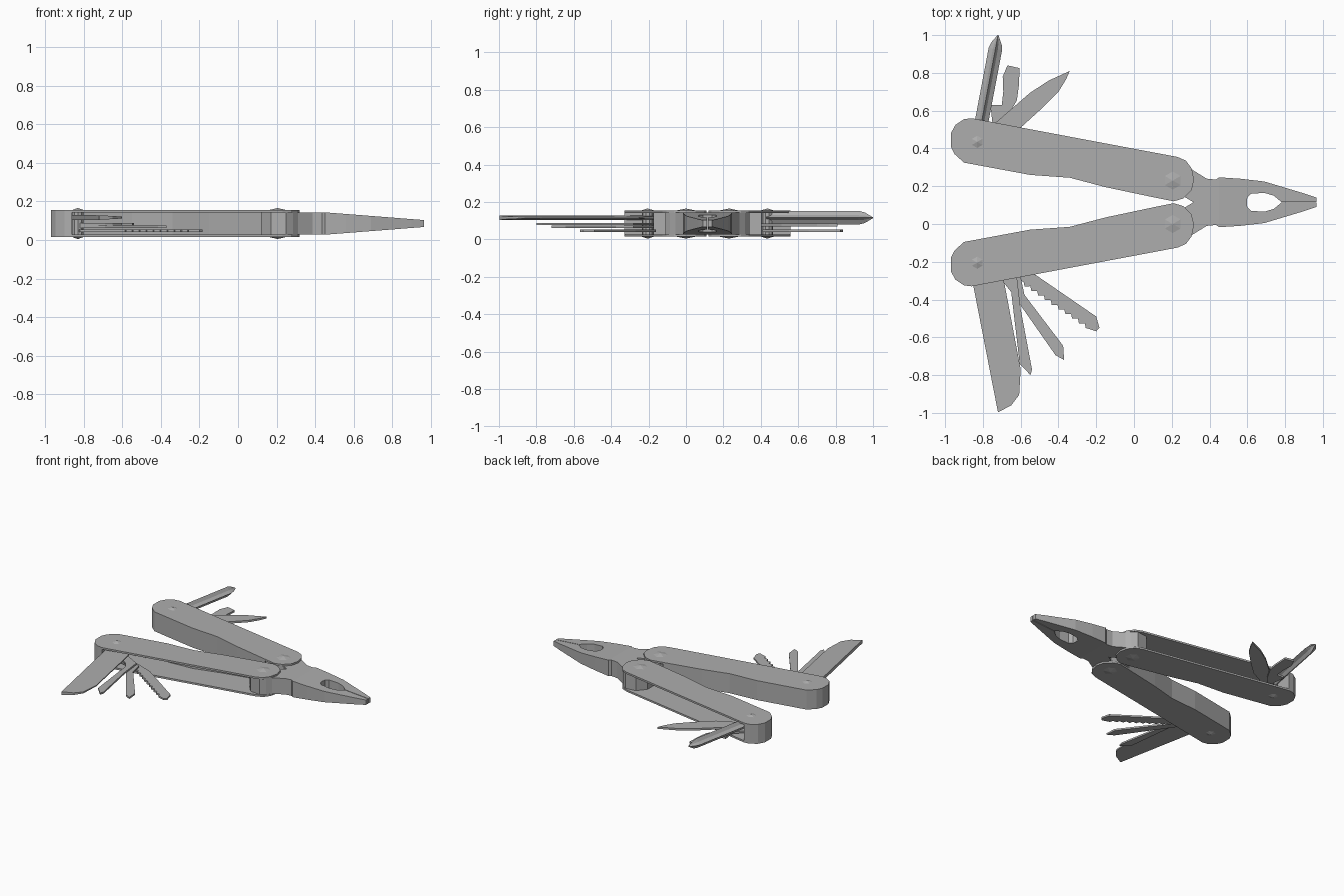
import bpy, bmesh, math
from mathutils import Vector

if "Cube" in bpy.data.objects:
    bpy.data.objects.remove(bpy.data.objects["Cube"])

steel = bpy.data.materials.new("brushed steel")
steel.use_nodes = True
STEEL = (0.42, 0.42, 0.42, 1)
steel.diffuse_color = STEEL
steel.node_tree.nodes["Principled BSDF"].inputs["Base Color"].default_value = STEEL

AXIS = 0.115   # mirror line between the two handles
MID = 0.085    # middle height


def finish(bm, name):
    bmesh.ops.recalc_face_normals(bm, faces=bm.faces)
    mesh = bpy.data.meshes.new(name)
    bm.to_mesh(mesh)
    bm.free()
    mesh.materials.append(steel)
    obj = bpy.data.objects.new(name, mesh)
    bpy.context.collection.objects.link(obj)
    return obj


def flip(points):
    return [(x, 2 * AXIS - y) for x, y in points]


def slab(name, points, z, half):
    """Flat outline thickened about z; half is a number or a function of x, y."""
    h = half if callable(half) else lambda x, y: half
    bm = bmesh.new()
    top = [bm.verts.new((x, y, z + h(x, y))) for x, y in points]
    low = [bm.verts.new((x, y, z - h(x, y))) for x, y in points]
    bm.faces.new(top)
    bm.faces.new(low[::-1])
    for i in range(len(points)):
        j = (i + 1) % len(points)
        bm.faces.new((top[i], low[i], low[j], top[j]))
    return finish(bm, name)


def rivet(name, x, y, r):
    for tag, z, sign in (("top", 0.159, 1), ("bottom", 0.011, -1)):
        bm = bmesh.new()
        bmesh.ops.create_cone(bm, segments=6, cap_ends=True, radius1=r,
                              radius2=0.002, depth=0.012)
        for v in bm.verts:
            v.co = Vector((x + v.co.x, y + v.co.y, z + sign * v.co.z))
        finish(bm, f"{name}_{tag}")


# Handle outline: closed tail and inner edge first, then jaw end and open edge
inner = [(-0.86, 0.56), (-0.9, 0.555), (-0.945, 0.525), (-0.97, 0.48),
         (-0.97, 0.41), (-0.95, 0.37), (-0.9, 0.325), (-0.55, 0.26),
         (-0.34, 0.245), (-0.15, 0.195), (0.12, 0.138)]
jaw_end = [(0.21, 0.12), (0.26, 0.135), (0.305, 0.18), (0.318, 0.235),
           (0.305, 0.295), (0.275, 0.335), (0.23, 0.355)]
# Inner face of the channel wall
lining = [(0.12, 0.15), (-0.15, 0.208), (-0.34, 0.258), (-0.55, 0.273),
          (-0.86, 0.332)]

# Jaw parts: tang held in the handle, neck and half of the nose
tang = [(0.12, 0.19), (0.15, 0.145), (0.21, 0.132), (0.27, 0.142),
        (0.315, AXIS), (0.45, AXIS), (0.45, 0.247), (0.435, 0.235),
        (0.385, 0.24), (0.312, 0.285), (0.285, 0.315), (0.25, 0.34),
        (0.17, 0.33), (0.12, 0.27)]
nose = [(0.45, AXIS), (0.597, AXIS), (0.6, 0.14), (0.62, 0.16), (0.69, 0.165),
        (0.74, 0.15), (0.78, 0.117), (0.965, 0.117), (0.965, 0.14),
        (0.9, 0.162), (0.69, 0.225), (0.56, 0.24), (0.45, 0.247)]

for side, fn in (("left", list), ("right", flip)):
    for level, z in (("top", 0.149), ("bottom", 0.021)):
        slab(f"{side}_handle_{level}_plate", fn(inner + jaw_end), z, 0.0065)
    slab(f"{side}_handle_wall", fn(inner + lining), MID, 0.064)
    slab(f"{side}_jaw_tang", fn(tang), MID, 0.058)
    slab(f"{side}_jaw_nose", fn(nose), MID,
         lambda x, y: 0.058 - 0.078 * (x - 0.45))
    for name, x, y, r in (("tail", -0.83, 0.435, 0.04), ("jaw", 0.205, 0.23, 0.06)):
        px, py = fn([(x, y)])[0]
        rivet(f"{side}_{name}_rivet", px, py, r)
        # Axle through the channel
        bm = bmesh.new()
        bmesh.ops.create_cone(bm, segments=10, cap_ends=True, radius1=0.03,
                              radius2=0.03, depth=0.13)
        bmesh.ops.translate(bm, vec=(px, py, MID), verts=bm.verts)
        finish(bm, f"{side}_{name}_axle")

# Tools folding out of the left handle
slab("bottle_opener", [(-0.86, 0.42), (-0.8, 0.41), (-0.68, 0.55), (-0.62, 0.655),
     (-0.61, 0.73), (-0.605, 0.825), (-0.67, 0.84), (-0.695, 0.78), (-0.692, 0.7),
     (-0.7, 0.63), (-0.76, 0.63), (-0.75, 0.54)], 0.047, 0.007)
slab("small_knife", [(-0.86, 0.43), (-0.82, 0.4), (-0.6, 0.51), (-0.49, 0.61),
     (-0.4, 0.7), (-0.36, 0.765), (-0.34, 0.81), (-0.45, 0.76), (-0.55, 0.695),
     (-0.74, 0.53)], 0.077, 0.007)

# Cross-head screwdriver: star section swept along its axis, drawn in to a tip
start, end = Vector((-0.827, 0.435, 0.116)), Vector((-0.72, 1.0, 0.116))
along = (end - start).normalized()
across = Vector((along.y, -along.x, 0))
bm = bmesh.new()
rings = []
for t, scale in ((0, 1), (0.87, 1), (0.92, 0.8), (1, 0.06)):
    ring = []
    for k in range(8):
        r = scale * (0.036 if k % 2 == 0 else 0.019)
        a = k * math.pi / 4
        offset = across * math.cos(a) * r + Vector((0, 0, math.sin(a) * r))
        ring.append(bm.verts.new(start.lerp(end, t) + offset))
    rings.append(ring)
for a, b in zip(rings, rings[1:]):
    for k in range(8):
        j = (k + 1) % 8
        bm.faces.new((a[k], a[j], b[j], b[k]))
bm.faces.new(rings[0])
bm.faces.new(rings[-1])
finish(bm, "cross_screwdriver")

# Tools folding out of the right handle
slab("main_blade", [(-0.87, -0.2), (-0.8, -0.17), (-0.7, -0.25), (-0.685, -0.32),
     (-0.6, -0.77), (-0.608, -0.905), (-0.65, -0.96), (-0.72, -0.997),
     (-0.85, -0.33)], 0.116,
     lambda x, y: 0.012 - 0.05 * (x + 0.85 + 0.19 * (y + 0.33)))
slab("can_opener", [(-0.84, -0.22), (-0.82, -0.17), (-0.62, -0.28), (-0.6, -0.45),
     (-0.54, -0.77), (-0.548, -0.8), (-0.605, -0.74), (-0.65, -0.36),
     (-0.69, -0.31)], 0.082, 0.006)
slab("flat_screwdriver", [(-0.84, -0.22), (-0.82, -0.17), (-0.6, -0.28),
     (-0.58, -0.375), (-0.375, -0.645), (-0.37, -0.72), (-0.415, -0.695),
     (-0.59, -0.445), (-0.69, -0.3)], 0.068, 0.006)

# Saw with a row of teeth along its lower edge
teeth = []
first, last = Vector((-0.585, -0.305)), Vector((-0.225, -0.55))
for i in range(10):
    p = first.lerp(last, i / 10)
    q = first.lerp(last, (i + 0.85) / 10)
    teeth += [(p.x, p.y), (q.x - 0.025, q.y - 0.004), ]
saw = [(-0.85, -0.2), (-0.82, -0.24)] + teeth + [
    (-0.2, -0.568), (-0.183, -0.55), (-0.2, -0.49), (-0.52, -0.27), (-0.82, -0.16)]
slab("saw", saw, 0.047, 0.006)
